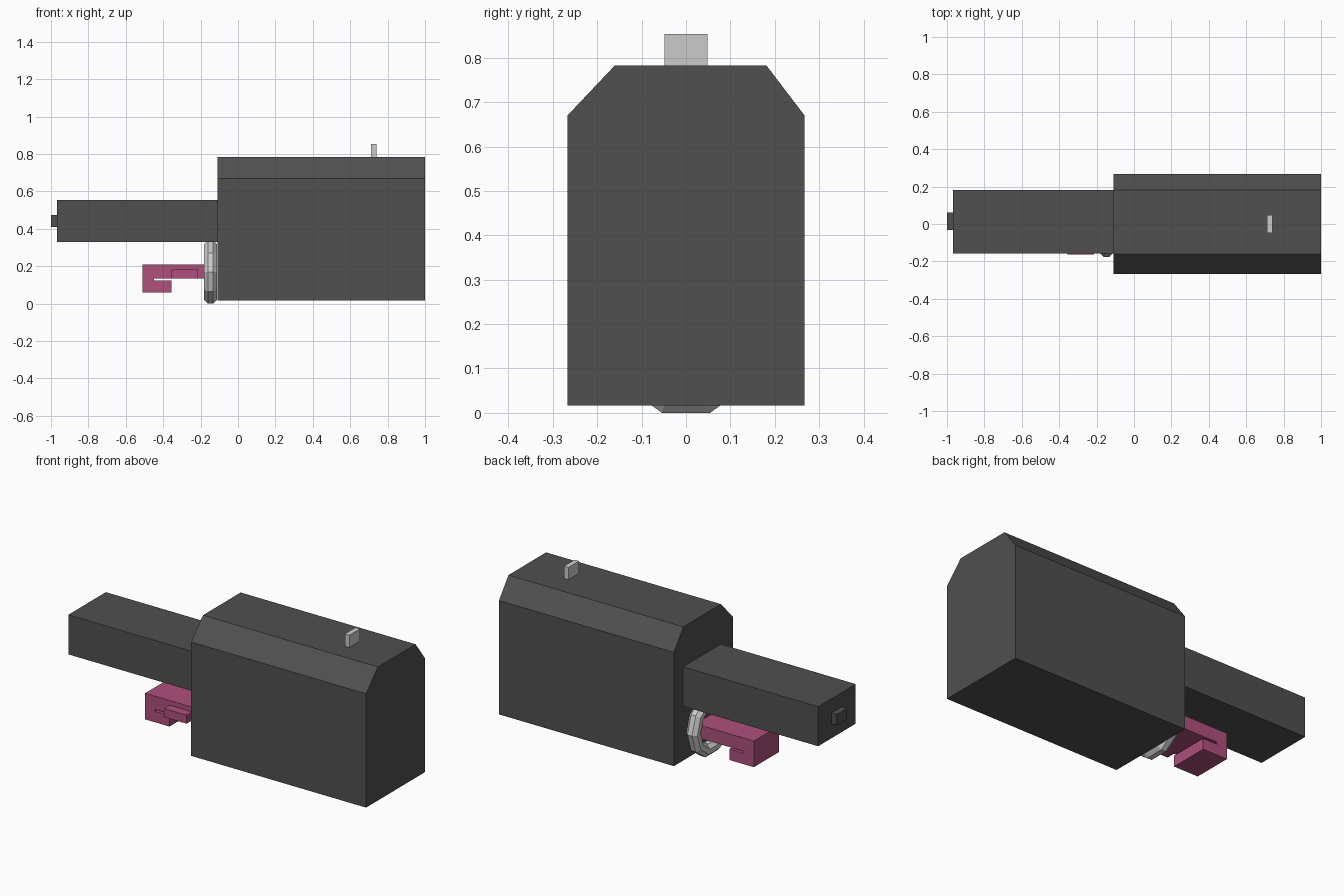
import bpy, bmesh, math

if "Cube" in bpy.data.objects:
    bpy.data.objects.remove(bpy.data.objects["Cube"])


def material(name, color):
    m = bpy.data.materials.new(name)
    m.diffuse_color = color
    m.use_nodes = True
    m.node_tree.nodes["Principled BSDF"].inputs["Base Color"].default_value = m.diffuse_color
    return m


dark = material("dark_grey", (0.08, 0.08, 0.08, 1))
pink = material("pink", (0.42, 0.08, 0.2, 1))


def finish(name, bm, mat=None):
    bmesh.ops.recalc_face_normals(bm, faces=bm.faces)
    me = bpy.data.meshes.new(name)
    bm.to_mesh(me)
    bm.free()
    ob = bpy.data.objects.new(name, me)
    bpy.context.collection.objects.link(ob)
    if mat:
        me.materials.append(mat)
    return ob


def prism(name, profile, a, b, axis, mat=None):
    """Extrude a 2D profile from a to b along x (profile is y,z) or y (profile is x,z)."""
    bm = bmesh.new()
    place = (lambda p: (a, *p)) if axis == "x" else (lambda p: (p[0], a, p[1]))
    face = bm.faces.new([bm.verts.new(place(p)) for p in profile])
    ext = bmesh.ops.extrude_face_region(bm, geom=[face])
    moved = [v for v in ext["geom"] if isinstance(v, bmesh.types.BMVert)]
    shift = (b - a, 0, 0) if axis == "x" else (0, b - a, 0)
    bmesh.ops.translate(bm, verts=moved, vec=shift)
    # keep both end caps
    if not face.is_valid:
        bm.faces.new([v for v in bm.verts if v not in moved])
    return finish(name, bm, mat)


def box(name, x, y, z, mat=None):
    return prism(name, [(y[0], z[0]), (y[1], z[0]), (y[1], z[1]), (y[0], z[1])],
                 x[0], x[1], "x", mat)


# Large body with chamfered top edges
prism("main_body", [(-0.267, 0.017), (0.267, 0.017), (0.267, 0.67), (0.181, 0.783),
                    (-0.16, 0.783), (-0.267, 0.67)], -0.11, 1.0, "x", dark)

# Front block, its tip and the upright tab on the roof
box("front_block", (-0.967, -0.11), (-0.157, 0.183), (0.328, 0.555), dark)
box("front_tip", (-1.0, -0.967), (-0.033, 0.062), (0.41, 0.473), dark)
box("top_tab", (0.712, 0.741), (-0.048, 0.048), (0.783, 0.853))

# Hook with a narrow slot, passing into the ring
prism("hook", [(-0.511, 0.06), (-0.356, 0.06), (-0.356, 0.123), (-0.449, 0.123),
               (-0.449, 0.134), (-0.14, 0.134), (-0.14, 0.21), (-0.511, 0.21)],
      -0.112, 0.115, "y", pink)
box("hook_side_tab", (-0.356, -0.213), (-0.162, -0.1), (0.134, 0.183), pink)

# Ten-sided ring with an octagonal section, facing along x
bpy.ops.mesh.primitive_torus_add(major_segments=10, minor_segments=8,
                                 major_radius=0.1415, minor_radius=0.0378)
ring = bpy.context.object
ring.name = "ring"
for v in ring.data.vertices:
    p = v.co.copy()
    # turn the tube section so its outer side is flat
    c = math.atan2(p.y, p.x)
    seg = round(c / (math.pi / 5)) * math.pi / 5
    r, t = math.hypot(p.x, p.y) - 0.1415, math.radians(22.5)
    r, h = r * math.cos(t) - p.z * math.sin(t), r * math.sin(t) + p.z * math.cos(t)
    v.co = (-0.147 + h, (0.1415 + r) * math.cos(seg), 0.168 + (0.1415 + r) * math.sin(seg))
ring.data.update()

# Make sure the ring's faces point outward
bm = bmesh.new()
bm.from_mesh(ring.data)
bmesh.ops.recalc_face_normals(bm, faces=bm.faces)
bm.to_mesh(ring.data)
bm.free()
